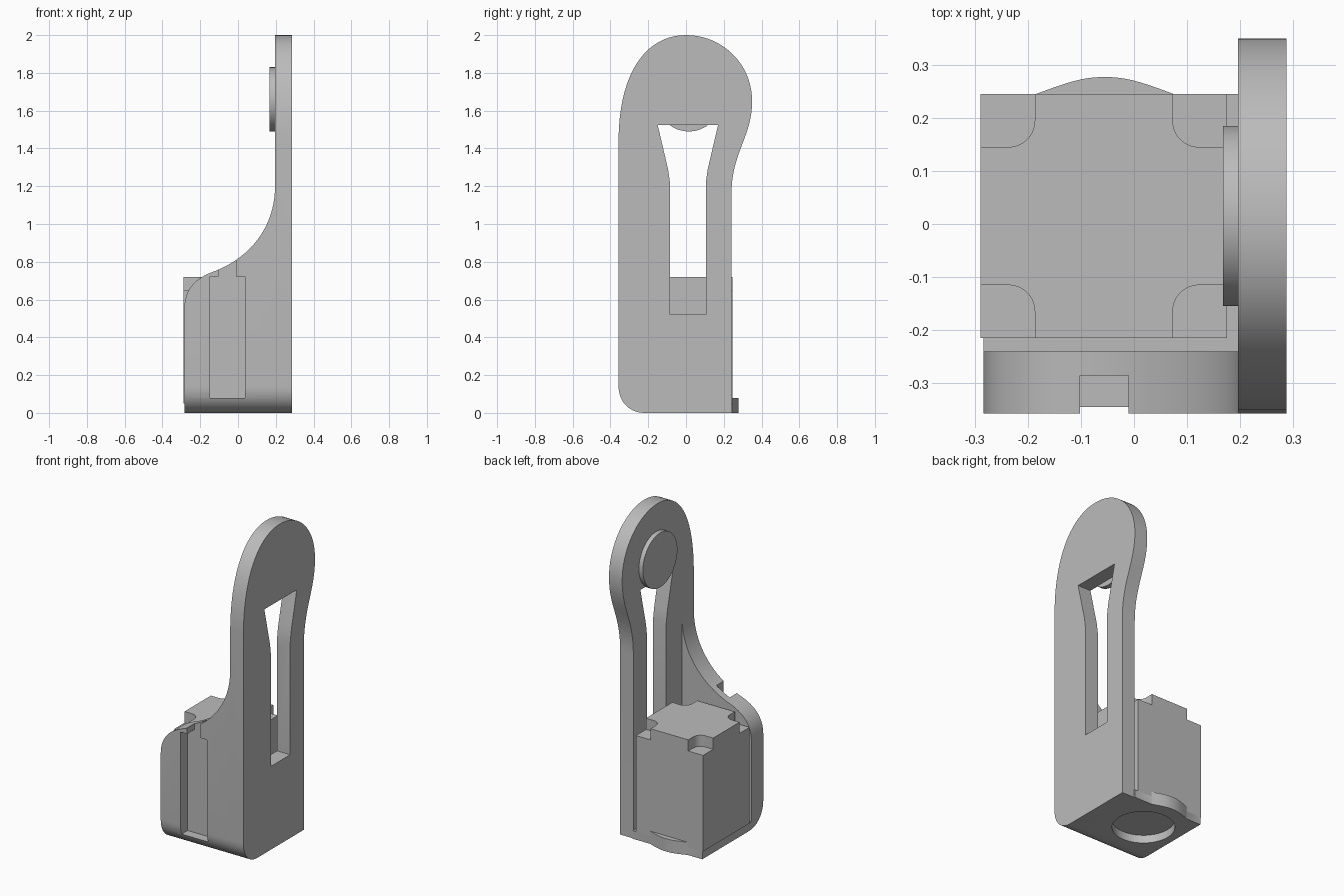
import bpy, bmesh, math
from mathutils import Vector
from mathutils.geometry import interpolate_bezier

if "Cube" in bpy.data.objects:
    bpy.data.objects.remove(bpy.data.objects["Cube"])

grey = bpy.data.materials.new("matte grey")
grey.use_nodes = True
COLOR = (0.5, 0.5, 0.5, 1)
grey.diffuse_color = COLOR
grey.node_tree.nodes["Principled BSDF"].inputs["Base Color"].default_value = COLOR


def bez(a, ha, hb, b, n=20):
    """Points of a Bezier segment, without its last point."""
    return [p.to_2d() for p in interpolate_bezier(*[Vector((*p, 0)) for p in (a, ha, hb, b)], n)][:-1]


def circle(cx, cy, r, n=64):
    return [(cx + r * math.cos(math.tau * i / n), cy + r * math.sin(math.tau * i / n)) for i in range(n)]


def prism(name, profile, axis, lo, hi):
    """Extrude a flat profile along one axis."""
    def place(p, d):
        return {"x": (d, p[0], p[1]), "y": (p[0], d, p[1]), "z": (p[0], p[1], d)}[axis]
    bm = bmesh.new()
    face = bm.faces.new([bm.verts.new(place(p, lo)) for p in profile])
    new = bmesh.ops.extrude_face_region(bm, geom=[face])["geom"]
    bmesh.ops.translate(bm, vec=place((0, 0), hi - lo),
                        verts=[v for v in new if isinstance(v, bmesh.types.BMVert)])
    bmesh.ops.recalc_face_normals(bm, faces=bm.faces)
    mesh = bpy.data.meshes.new(name)
    bm.to_mesh(mesh)
    bm.free()
    mesh.materials.append(grey)
    obj = bpy.data.objects.new(name, mesh)
    bpy.context.collection.objects.link(obj)
    return obj


def rect(x0, x1, y0, y1):
    return [(x0, y0), (x1, y0), (x1, y1), (x0, y1)]


def combine(obj, other, operation):
    """Apply a boolean and drop the helper."""
    mod = obj.modifiers.new("boolean", "BOOLEAN")
    mod.operation, mod.solver, mod.object = operation, "EXACT", other
    bpy.context.view_layer.objects.active = obj
    bpy.ops.object.modifier_apply(modifier=mod.name)
    bpy.data.objects.remove(other)


FRONT = -0.357
rounded_edge = bez((FRONT, 0.14), (FRONT, 0.06), (-0.3, 0), (-0.22, 0), 12) + [(-0.22, 0)]

# Upright plate with rounded head
holder = prism("holder", rounded_edge + [(0.24, 0)]
               + bez((0.24, 1.15), (0.24, 1.38), (0.35, 1.46), (0.35, 1.65))
               + bez((0.35, 1.65), (0.35, 1.85), (0.19, 2), (0, 2))
               + bez((0, 2), (-0.2, 2), (-0.35, 1.82), (FRONT, 1.46))
               + [(FRONT, 1.46)], "x", 0.196, 0.287)

# Front wall and floor, trimmed to a sweeping silhouette
shell = prism("shell", rounded_edge + [(0.245, 0), (0.245, 0.05), (-0.24, 0.05), (-0.24, 1.3), (FRONT, 1.3)],
              "x", -0.284, 0.2)
sweep = prism("sweep", [(0.5, -0.1), (0.5, 1.2)]
              + bez((0.196, 1.2), (0.196, 1.0), (0.08, 0.82), (-0.15, 0.74))
              + bez((-0.15, 0.74), (-0.22, 0.71), (-0.284, 0.66), (-0.284, 0.55))
              + [(-0.284, 0.55), (-0.284, -0.1)], "y", -0.5, 0.5)
combine(shell, sweep, "INTERSECT")
combine(holder, shell, "UNION")

# Round lip at the back of the floor
lip = prism("lip", [(-0.185, 0.22), (0.075, 0.22)]
            + bez((0.075, 0.245), (0.02, 0.265), (-0.01, 0.277), (-0.055, 0.277))
            + bez((-0.055, 0.277), (-0.1, 0.277), (-0.13, 0.265), (-0.185, 0.245))
            + [(-0.185, 0.245)], "z", 0, 0.08)
combine(holder, lip, "UNION")

# Long slot, front cable channel with narrower top, round hole in the floor
cutters = [
    prism("slot", [(-0.085, 0.52), (0.105, 0.52), (0.105, 1.22), (0.115, 1.29),
                   (0.17, 1.525), (-0.15, 1.525), (-0.095, 1.29), (-0.085, 1.22)], "x", 0.1, 0.4),
    prism("channel", rect(-0.148, 0.036, 0.08, 0.722), "y", -0.5, -0.286),
    prism("channel_top", rect(-0.102, -0.01, 0.7, 1.0), "y", -0.5, -0.286),
    prism("floor_hole", circle(-0.057, 0.015, 0.178), "z", -0.1, 0.1),
]
for cutter in cutters:
    combine(holder, cutter, "DIFFERENCE")

# Motor block with four corner notches
CX, CY = -0.057, 0.015
block = prism("motor_block", rect(CX - 0.232, CX + 0.232, CY - 0.23, CY + 0.23), "z", 0.05, 0.72)
for sx in (-1, 1):
    for sy in (-1, 1):
        corner = ([(0.3, 0.13), (0.18, 0.13)]
                  + bez((0.18, 0.13), (0.152, 0.13), (0.13, 0.152), (0.13, 0.18), 10)
                  + [(0.13, 0.18), (0.13, 0.3)])
        corner.pop(1)
        notch = prism("notch", [(CX + sx * x, CY + sy * y) for x, y in corner] + [(CX + sx * 0.3, CY + sy * 0.3)],
                      "z", 0.65, 0.8)
        combine(block, notch, "DIFFERENCE")

# Round pad on the head
pad = prism("head_pad", circle(0.015, 1.66, 0.17), "x", 0.168, 0.2)

for obj in (holder, block, pad):
    bpy.ops.object.select_all(action="DESELECT")
    obj.select_set(True)
    bpy.context.view_layer.objects.active = obj
    bpy.ops.object.shade_smooth_by_angle(angle=math.radians(30))
